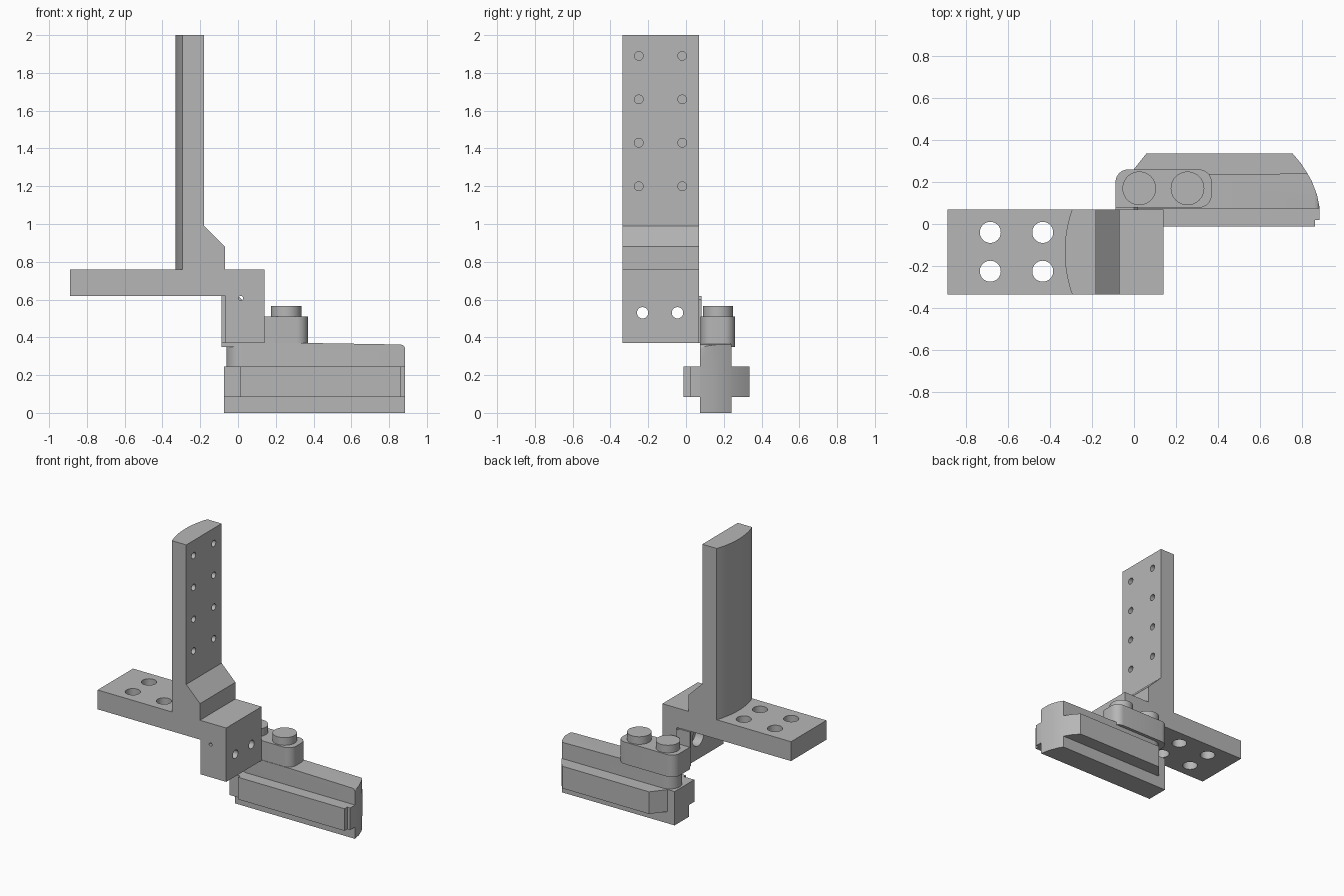
import bpy, bmesh, math
from mathutils import Matrix, Vector

if "Cube" in bpy.data.objects:
    bpy.data.objects.remove(bpy.data.objects["Cube"])

GREY = (0.47, 0.47, 0.47, 1)
metal = bpy.data.materials.new("machined grey")
metal.use_nodes = True
metal.diffuse_color = GREY
metal.node_tree.nodes["Principled BSDF"].inputs["Base Color"].default_value = GREY


def finish(name, bm):
    bmesh.ops.recalc_face_normals(bm, faces=bm.faces)
    mesh = bpy.data.meshes.new(name)
    bm.to_mesh(mesh)
    bm.free()
    mesh.materials.append(metal)
    obj = bpy.data.objects.new(name, mesh)
    bpy.context.collection.objects.link(obj)
    return obj


def prism(name, outline, lo, hi, axis="Z"):
    """Extrude an outline (xy for Z, xz for Y) from lo to hi."""
    place = (lambda a, b: (a, b, lo)) if axis == "Z" else (lambda a, b: (a, lo, b))
    step = Vector((0, 0, hi - lo)) if axis == "Z" else Vector((0, hi - lo, 0))
    bm = bmesh.new()
    face = bm.faces.new([bm.verts.new(place(a, b)) for a, b in outline])
    top = bmesh.ops.extrude_face_region(bm, geom=[face])["geom"]
    verts = [v for v in top if isinstance(v, bmesh.types.BMVert)]
    bmesh.ops.translate(bm, vec=step, verts=verts)
    return finish(name, bm)


def cylinder(name, centre, radius, depth, axis="Z"):
    turn = {"X": Matrix.Rotation(math.pi / 2, 4, "Y"),
            "Y": Matrix.Rotation(math.pi / 2, 4, "X"),
            "Z": Matrix.Identity(4)}[axis]
    bm = bmesh.new()
    bmesh.ops.create_cone(bm, cap_ends=True, segments=40, radius1=radius,
                          radius2=radius, depth=depth,
                          matrix=Matrix.Translation(centre) @ turn)
    return finish(name, bm)


def combine(obj, tool, operation):
    """Apply a boolean and drop the tool."""
    mod = obj.modifiers.new("cut", "BOOLEAN")
    mod.object, mod.operation, mod.solver = tool, operation, "EXACT"
    tool.hide_render = True
    bpy.context.view_layer.objects.active = obj
    bpy.ops.object.modifier_apply(modifier=mod.name)
    bpy.data.objects.remove(tool)


def drill(obj, centre, radius, depth, axis):
    combine(obj, cylinder("drill", centre, radius, depth, axis), "DIFFERENCE")


def arc(cx, cy, r, start, end, n=8):
    angles = [math.radians(start + (end - start) * i / n) for i in range(n + 1)]
    return [(cx + r * math.cos(a), cy + r * math.sin(a)) for a in angles]


FRONT, BACK = -0.335, 0.07

# Bracket: shelf, gusset and hanging block in one profile
bracket = prism("bracket", [
    (-0.89, 0.62), (-0.065, 0.62), (-0.065, 0.37), (0.14, 0.37), (0.14, 0.76),
    (-0.07, 0.76), (-0.07, 0.88), (-0.18, 0.99), (-0.18, 0.76), (-0.89, 0.76)],
    FRONT, BACK, "Y")
for y in (-0.04, -0.225):
    for x in (-0.685, -0.435):
        drill(bracket, (x, y, 0.69), 0.05, 0.4, "Z")
for y in (-0.045, -0.23):
    drill(bracket, (0.04, y, 0.53), 0.03, 0.5, "X")
    drill(bracket, (-0.05, y, 0.53), 0.065, 0.1, "X")
drill(bracket, (0.015, -0.13, 0.607), 0.012, 0.6, "Y")

# Column with a bowed outer face and blind holes on its flat face
half, bow = (BACK - FRONT) / 2, 0.035
radius = (half ** 2 + bow ** 2) / (2 * bow)
sweep = math.degrees(math.asin(half / radius))
middle = (BACK + FRONT) / 2
column = prism("column", [(-0.18, FRONT), (-0.18, BACK)] +
               arc(-0.33 + radius, middle, radius, 180 - sweep, 180 + sweep, 20),
               0.76, 2.0)
for y in (-0.25, -0.02):
    for i in range(4):
        drill(column, (-0.2, y, 1.2 + 0.23 * i), 0.023, 0.14, "X")

# Thin tab joining the block to the clamp
tab = prism("joining_tab", [(-0.088, 0.37), (0.02, 0.37), (0.02, 0.6),
                            (0.0, 0.62), (-0.088, 0.62)], BACK, 0.082, "Y")

# Clamp with rounded corners
clamp = prism("clamp", [(-0.088, 0.078)] + arc(0.31, 0.138, 0.06, -90, 0) +
              arc(0.31, 0.2, 0.06, 0, 90) + arc(-0.028, 0.2, 0.06, 90, 180),
              0.35, 0.51)

# Bolt heads
bolts = [cylinder("bolt_head", (x, 0.17, 0.53), 0.08, 0.07) for x in (0.025, 0.255)]

# Rail: upright web and side flange sharing one curved far end
END = [(0.885, 0.075), (0.872, 0.14), (0.847, 0.205), (0.827, 0.24)]
web_low = prism("rail_lower_web", [(-0.075, 0.075)] + END + [(-0.075, 0.237)],
                0.0, 0.245)
web_top = prism("rail_upper_web", arc(0.02, 0.156, 0.081, 270, 90, 12) + END[::-1],
                0.245, 0.37)
# Sloping top edge with a rounded tip
slope = prism("slope", [(0.37, 0.37), (0.86, 0.362)] +
              arc(0.862, 0.339, 0.022, 85, 0, 6) + [(1.0, 0.339), (1.0, 0.45), (0.37, 0.45)],
              0.0, 0.4, "Y")
combine(web_top, slope, "DIFFERENCE")

flange = prism("rail_flange", [
    (-0.075, 0.012), (0.01, 0.012), (0.01, -0.012), (0.862, -0.012), (0.862, 0.02),
    (0.885, 0.02)] + END + [(0.795, 0.29), (0.755, 0.337), (0.06, 0.337),
                            (-0.02, 0.237), (-0.075, 0.237)], 0.085, 0.245)

# Smooth the round faces only
bpy.ops.object.select_all(action="DESELECT")
for obj in [bracket, column, clamp, web_low, web_top, flange] + bolts:
    obj.select_set(True)
    bpy.context.view_layer.objects.active = obj
bpy.ops.object.shade_smooth_by_angle(angle=math.radians(25))
